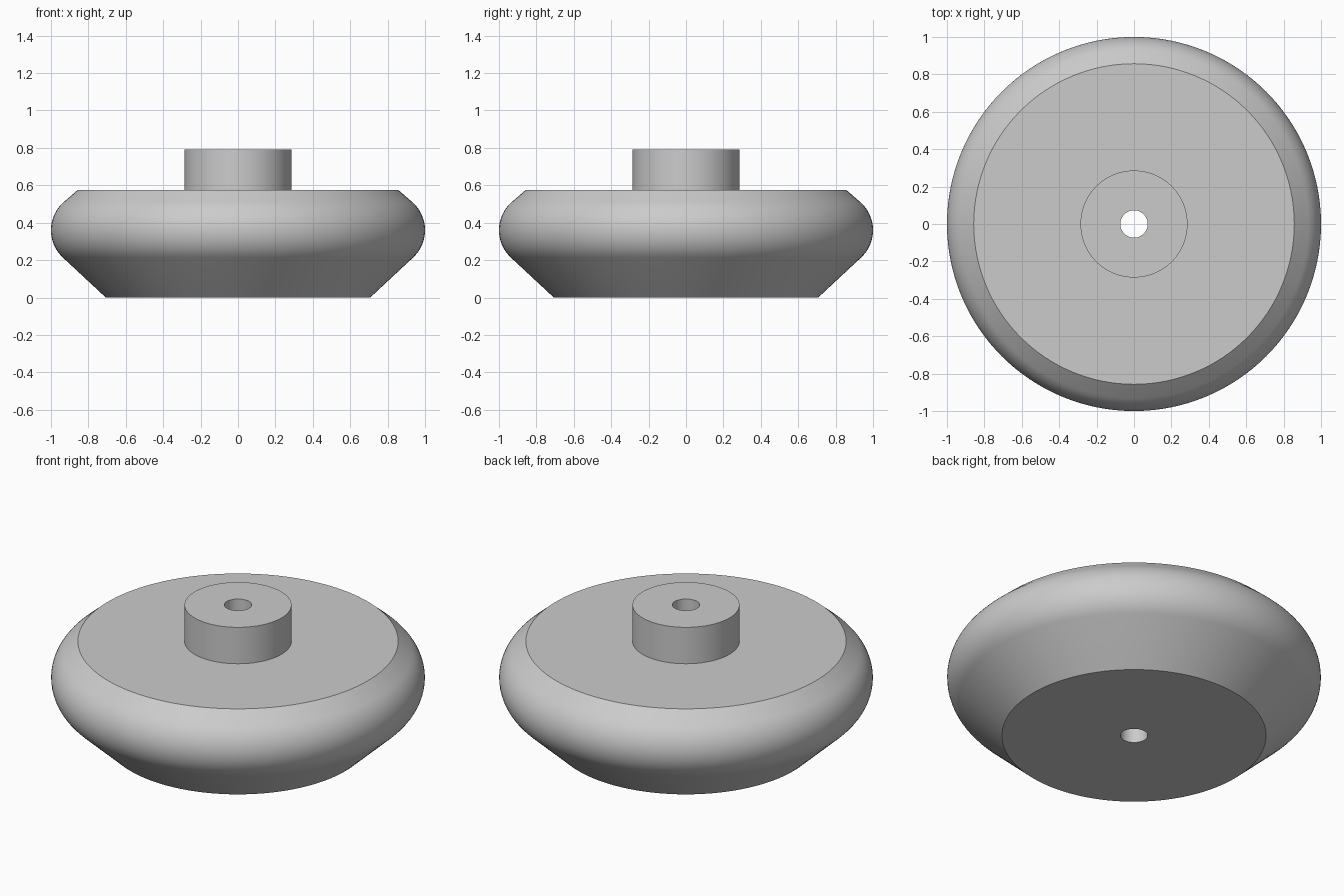
import bpy, bmesh
from math import sin, cos, pi, atan2, acos, hypot, radians

cube = bpy.data.objects.get("Cube")
if cube:
    bpy.data.objects.remove(cube)

SEGMENTS = 128
BORE, HUB = 0.073, 0.286            # radii
BASE, DECK = 0.707, 0.857           # radii of the flat faces
DECK_Z, HUB_Z = 0.575, 0.79
RIM = 0.2                           # radius of the rounded rim
RIM_X, RIM_Z = 1 - RIM, 0.36        # centre of the rounded rim


def tangent_angle(x, z, side):
    """Angle on the rim where a straight line from (x, z) meets it smoothly."""
    dx, dz = x - RIM_X, z - RIM_Z
    return atan2(dz, dx) + side * acos(min(1, RIM / hypot(dx, dz)))


def lathe(name, profile, material):
    """Turn a closed (radius, height) profile around the z axis."""
    mesh = bpy.data.meshes.new(name)
    bm = bmesh.new()
    rings = []
    for i in range(SEGMENTS):
        a = 2 * pi * i / SEGMENTS
        rings.append([bm.verts.new((r * cos(a), r * sin(a), z)) for r, z in profile])
    count = len(profile)
    for i in range(SEGMENTS):
        this, after = rings[i], rings[(i + 1) % SEGMENTS]
        for j in range(count):
            k = (j + 1) % count
            bm.faces.new((this[j], after[j], after[k], this[k]))
    bmesh.ops.recalc_face_normals(bm, faces=bm.faces)
    bm.to_mesh(mesh)
    bm.free()
    mesh.materials.append(material)
    obj = bpy.data.objects.new(name, mesh)
    bpy.context.collection.objects.link(obj)
    bpy.ops.object.select_all(action='DESELECT')
    obj.select_set(True)
    bpy.context.view_layer.objects.active = obj
    bpy.ops.object.shade_smooth_by_angle(angle=radians(25))
    return obj


# Plain grey material
grey = bpy.data.materials.new("light_grey")
grey.use_nodes = True
colour = (0.6, 0.6, 0.6, 1)
grey.diffuse_color = colour
grey.node_tree.nodes["Principled BSDF"].inputs["Base Color"].default_value = colour

# Rounded rim, joined smoothly to the cone below and the bevel above
low = tangent_angle(BASE, 0, 1)
high = tangent_angle(DECK, DECK_Z, -1)
steps = 20
rim = []
for i in range(steps + 1):
    a = low + (high - low) * i / steps
    rim.append((RIM_X + RIM * cos(a), RIM_Z + RIM * sin(a)))

# Wheel with raised hub and a bore right through
lathe("wheel_with_hub",
      [(BORE, 0), (BASE, 0)] + rim
      + [(DECK, DECK_Z), (HUB, DECK_Z), (HUB, HUB_Z), (BORE, HUB_Z)], grey)
